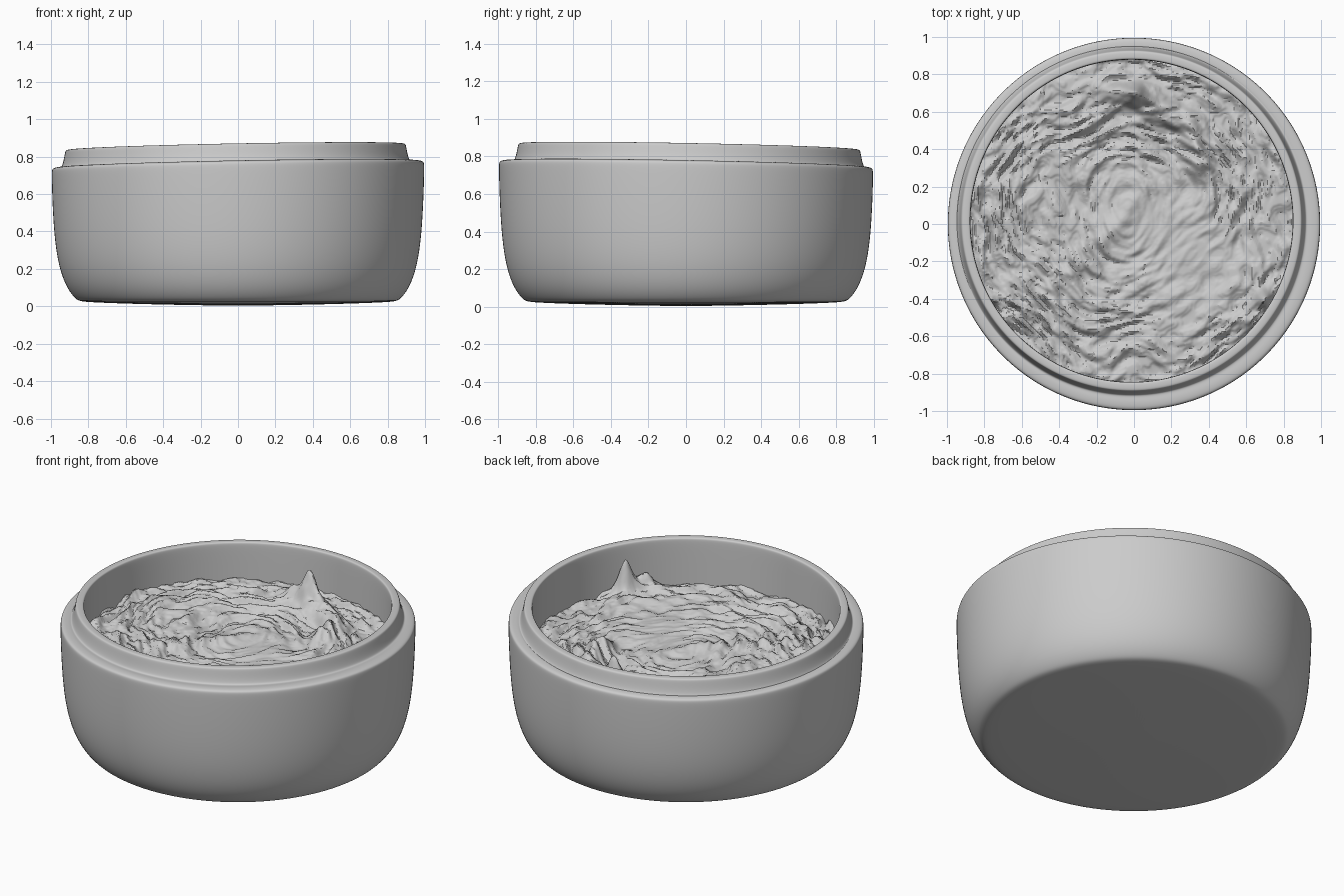
import bpy, bmesh, math
from mathutils import Vector, noise

if "Cube" in bpy.data.objects:
    bpy.data.objects.remove(bpy.data.objects["Cube"])


def smoothstep(a, b, v):
    t = max(0.0, min(1.0, (v - a) / (b - a)))
    return t * t * (3 - 2 * t)


def add_object(name, bm):
    bmesh.ops.recalc_face_normals(bm, faces=bm.faces)
    mesh = bpy.data.meshes.new(name)
    bm.to_mesh(mesh)
    bm.free()
    mesh.shade_smooth()
    obj = bpy.data.objects.new(name, mesh)
    bpy.context.collection.objects.link(obj)
    return obj


# Jar: underside, outer wall, shoulder, neck, lip and inner wall in one profile
profile = [(0.3, 0.007), (0.6, 0.014), (0.80, 0.022), (0.85, 0.028),
           (0.872, 0.042), (0.91, 0.09), (0.945, 0.17), (0.97, 0.28), (0.985, 0.42),
           (0.993, 0.58), (0.996, 0.70), (0.996, 0.744), (0.991, 0.755), (0.975, 0.761),
           (0.945, 0.763), (0.936, 0.758), (0.928, 0.768), (0.919, 0.80),
           (0.912, 0.842), (0.908, 0.851), (0.895, 0.854), (0.872, 0.854),
           (0.865, 0.850), (0.862, 0.837), (0.862, 0.70), (0.862, 0.52)]
SHIFT = Vector((-0.013, 0.017, 0))
SEGS = 96


def jar_point(r, z, a):
    x, y = r * math.cos(a), r * math.sin(a)
    # the upper part leans slightly and the neck sits off centre
    p = Vector((x, y, z + 0.019 * (x - y) * smoothstep(0.1, 0.7, z)))
    return p + SHIFT if r < 0.94 and z > 0.5 else p


bm = bmesh.new()
rings = [[bm.verts.new(jar_point(r, z, 2 * math.pi * k / SEGS)) for k in range(SEGS)]
         for r, z in profile]
pole = bm.verts.new((0, 0, 0.003))
for k in range(SEGS):
    n = (k + 1) % SEGS
    bm.faces.new((pole, rings[0][n], rings[0][k]))
    for low, high in zip(rings, rings[1:]):
        bm.faces.new((low[k], low[n], high[n], high[k]))
jar = add_object("jar", bm)
sub = jar.modifiers.new("round", 'SUBSURF')
sub.levels = sub.render_levels = 2


# Cream: stirred surface with swirl streaks, ridges and raised peaks
def bump(x, y, cx, cy, w):
    return math.exp(-((x - cx) ** 2 + (y - cy) ** 2) / (w * w))


def ridge(x, y, pts, w):
    best = 9.0
    for (ax, ay), (bx, by) in zip(pts, pts[1:]):
        dx, dy = bx - ax, by - ay
        t = max(0, min(1, ((x - ax) * dx + (y - ay) * dy) / (dx * dx + dy * dy)))
        best = min(best, math.hypot(x - ax - t * dx, y - ay - t * dy))
    return math.exp(-(best / w) ** 2)


ARC = [(-0.1, 0.68), (0.03, 0.68), (0.15, 0.62), (0.3, 0.52), (0.37, 0.32)]
SWEEP = [(-0.58, -0.47), (-0.35, -0.3), (-0.1, -0.05), (0.1, 0.2)]
SIDE = [(0.71, -0.43), (0.65, -0.53)]


def cream_height(x, y):
    r = math.hypot(x, y)
    wob = 0.2 * noise.noise(Vector((x * 2.5, y * 2.5, 5)))
    # streaks follow circles, broken into short terraced steps
    ring = math.hypot(x + 0.02, y - 0.08) + wob
    q = Vector((x * 6.5, y * 6.5, ring * 15))
    n = noise.noise(q) + 0.6 * noise.noise(q * 2.0)
    level = n * 4
    n = 0.3 * n + 0.7 * (math.floor(level) + smoothstep(0.7, 1.0, level % 1)) / 4
    calm = 1 - 0.75 * bump(x, y, 0.25, -0.15, 0.3)
    calm *= 1 - 0.7 * bump(x, y, -0.02, 0.08, 0.2)
    z = 0.61 + 0.037 * n * calm
    z += 0.02 * noise.noise(Vector((x * 4, y * 4, 1)))
    z += 0.02 * smoothstep(0.3, 0.85, -x) - 0.01 * smoothstep(0.6, 0.86, r)
    z += 0.07 * ridge(x, y, ARC, 0.06) + 0.02 * ridge(x, y, SWEEP, 0.05)
    z += 0.12 * bump(x, y, 0.02, 0.68, 0.05)
    z += 0.07 * ridge(x, y, SIDE, 0.06) + 0.12 * bump(x, y, 0.71, -0.42, 0.045)
    z -= 0.05 * bump(x, y, 0.22, 0.42, 0.12)
    return z


# square grid trimmed to a disc whose edge is hidden inside the jar wall
STEP, HALF, EDGE = 0.0075, 118, 0.876
bm = bmesh.new()
grid = {}
for i in range(-HALF, HALF + 1):
    for j in range(-HALF, HALF + 1):
        x, y = i * STEP, j * STEP
        if math.hypot(x, y) < EDGE:
            grid[i, j] = bm.verts.new(Vector((x, y, cream_height(x, y))) + SHIFT)
for i, j in list(grid):
    corners = [(i, j), (i + 1, j), (i + 1, j + 1), (i, j + 1)]
    if all(c in grid for c in corners):
        bm.faces.new([grid[c] for c in corners])
cream = add_object("cream", bm)

# Keep the steep creases of the cream crisp
bpy.ops.object.select_all(action='DESELECT')
cream.select_set(True)
bpy.context.view_layer.objects.active = cream
bpy.ops.object.shade_smooth_by_angle(angle=math.radians(35))
